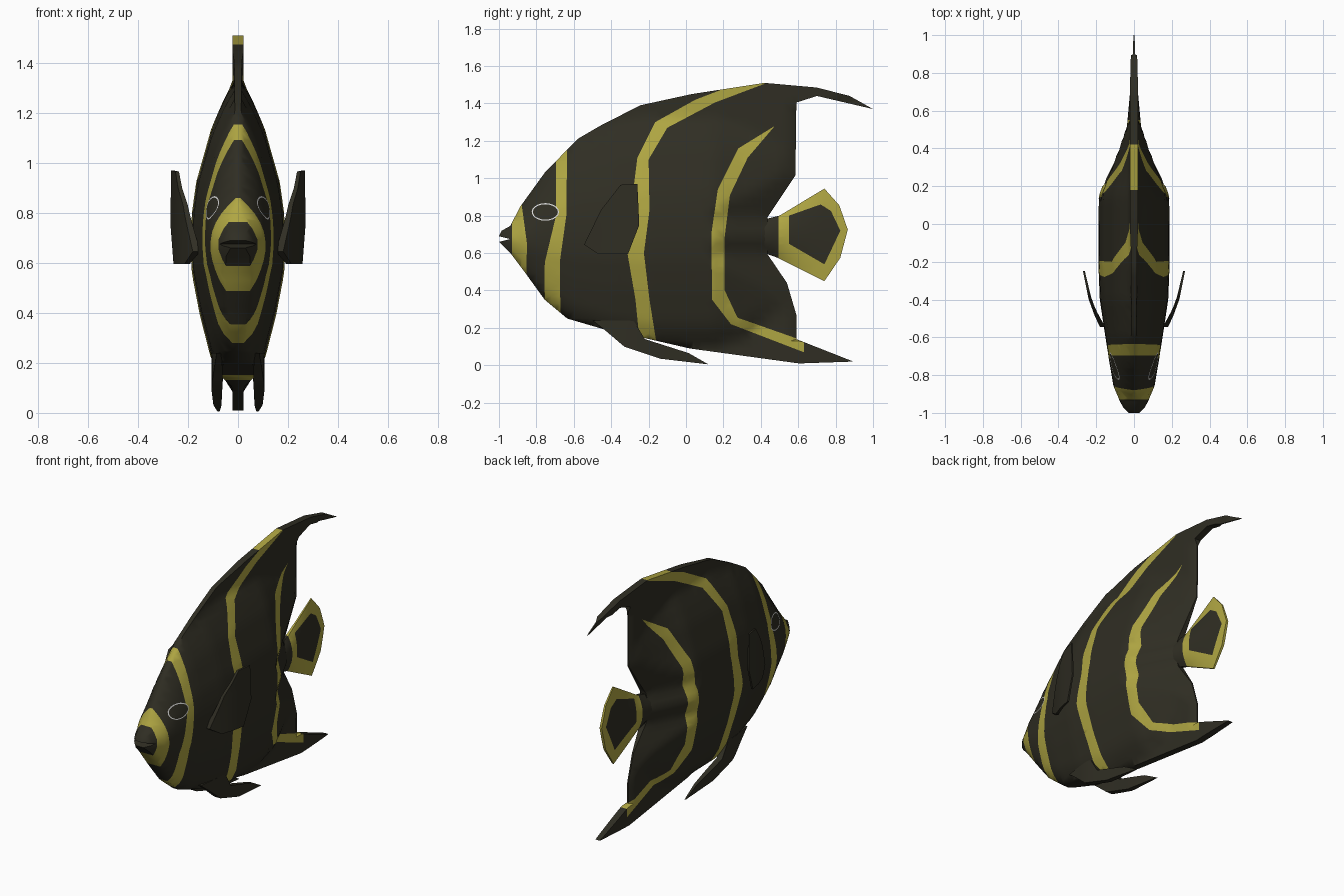
import bpy, bmesh, math
from mathutils import Vector
from mathutils.geometry import delaunay_2d_cdt

if "Cube" in bpy.data.objects:
    bpy.data.objects.remove(bpy.data.objects["Cube"])


def material(name, rgb):
    mat = bpy.data.materials.new(name)
    mat.use_nodes = True
    color = (*rgb, 1.0)
    mat.diffuse_color = color
    shader = next(n for n in mat.node_tree.nodes if n.type == 'BSDF_PRINCIPLED')
    shader.inputs["Base Color"].default_value = color
    shader.inputs["Roughness"].default_value = 0.8
    return mat


DARK, YELLOW, WHITE = range(3)
materials = [material("charcoal", (.029, .027, .017)),
             material("mustard_yellow", (.43, .38, .055)),
             material("eye_ring_white", (.7, .7, .7))]


def inside(point, loop):
    """Even-odd test of a point against a closed loop."""
    y, z = point
    hit = False
    for (ay, az), (by, bz) in zip(loop, loop[1:] + loop[:1]):
        if (az > z) != (bz > z) and y < (by - ay) * (z - az) / (bz - az) + ay:
            hit = not hit
    return hit


def interpolate(table, key):
    """Linear lookup of a row of values, keyed by the first column."""
    if key <= table[0][0]:
        return table[0][1:]
    for a, b in zip(table, table[1:]):
        if key <= b[0]:
            f = (key - a[0]) / (b[0] - a[0])
            return [p + (q - p) * f for p, q in zip(a[1:], b[1:])]
    return table[-1][1:]


def resample(loop, step):
    points = []
    for a, b in zip(loop, loop[1:] + loop[:1]):
        a, b = Vector(a), Vector(b)
        count = max(1, round((b - a).length / step))
        points += [a.lerp(b, i / count) for i in range(count)]
    return points


def shell(name, outline, half, middle=lambda y: 0.0, patches=(), step=.04):
    """Two-sided solid from a side outline, with coloured patches cut into it."""
    points, edges = [], []
    for loop in [outline] + [p for p, _ in patches]:
        ring = resample(loop, step)
        start, n = len(points), len(ring)
        points += ring
        edges += [(start + i, start + (i + 1) % n) for i in range(n)]
    lo = [min(p[k] for p in outline) for k in (0, 1)]
    hi = [max(p[k] for p in outline) for k in (0, 1)]
    for i in range(1, int((hi[0] - lo[0]) / step) + 1):
        for j in range(1, int((hi[1] - lo[1]) / step) + 1):
            p = Vector((lo[0] + i * step, lo[1] + j * step))
            if inside(p, outline):
                points.append(p)
    flat, _, tris = delaunay_2d_cdt(points, edges, [], 0, 1e-5)[:3]

    bm = bmesh.new()
    sides = [[bm.verts.new((middle(p.x) + s * half(p.x, p.y), p.x, p.y)) for p in flat]
             for s in (1, -1)]
    border = {}
    for tri in tris:
        centre = sum((flat[i] for i in tri), Vector((0, 0))) / len(tri)
        if not inside(centre, outline):
            continue
        index = DARK
        for loop, colour in patches:
            if inside(centre, loop):
                index = colour
        for side, order in zip(sides, (tri, tri[::-1])):
            bm.faces.new([side[i] for i in order]).material_index = index
        for a, b in zip(tri, list(tri[1:]) + [tri[0]]):
            if (b, a) in border:
                del border[b, a]
            else:
                border[a, b] = index
    # Close the rim between the two sides
    for (a, b), index in border.items():
        quad = (sides[0][b], sides[0][a], sides[1][a], sides[1][b])
        bm.faces.new(quad).material_index = index
    bmesh.ops.delete(bm, geom=[v for v in bm.verts if not v.link_faces], context='VERTS')
    bmesh.ops.recalc_face_normals(bm, faces=bm.faces)
    mesh = bpy.data.meshes.new(name)
    bm.to_mesh(mesh)
    bm.free()
    for mat in materials:
        mesh.materials.append(mat)
    obj = bpy.data.objects.new(name, mesh)
    bpy.context.collection.objects.link(obj)
    bpy.ops.object.select_all(action='DESELECT')
    obj.select_set(True)
    bpy.context.view_layer.objects.active = obj
    bpy.ops.object.shade_smooth_by_angle(angle=math.radians(50))


# Body girth: y, half width, lower and upper limit of the fleshy part
girth = [(-1, .03, .6, .75), (-.975, .055, .59, .76), (-.93, .08, .56, .79),
         (-.86, .11, .47, .88), (-.75, .128, .33, 1.04), (-.6, .152, .22, 1.2),
         (-.4, .182, .14, 1.29), (-.2, .19, .1, 1.32), (.15, .187, .1, 1.33),
         (.3, .13, .13, 1.3), (.45, .08, .25, 1.28), (.6, .035, .3, 1.25),
         (.7, .02, .3, 1.2)]
# Cross-section: share of the height above or below the core, share of the width
upper_section = [(0, 1), (.2, .97), (.39, .88), (.71, .57), (.9, .28), (1, .08)]
lower_section = [(0, 1), (.2, .97), (.48, .81), (.78, .58), (.92, .36), (1, .1)]
# Half width along the top and bottom edge
fin_edge = [(-1, .012), (-.6, .006), (-.3, .01), (0, .022), (.7, .022), (.88, .017), (1, .002)]
# Trailing edge: z, y of the edge, half width there
trailing = [(.08, .95, .004), (.14, .59, .004), (.27, .59, .004), (.44, .54, .005),
            (.595, .435, .02), (.69, .435, .05), (.79, .435, .02), (1.015, .585, .004),
            (1.4, .59, .004), (1.44, 1.05, .004)]


def body_half(y, z):
    width, low, high = interpolate(girth, y)
    core = .67
    if z > core:
        share = interpolate(upper_section, (z - core) / (high - core))[0]
    else:
        share = interpolate(lower_section, (core - z) / (core - low))[0]
    edge, thin = interpolate(trailing, z)
    thickness = max(width * share, interpolate(fin_edge, y)[0])
    return min(thickness, thin + .5 * max(0, edge - y))


# Body with the swept dorsal and anal fins
body_outline = [
    (-1, .69), (-.985, .72), (-.94, .745), (-.885, .85), (-.755, 1.03), (-.58, 1.21),
    (-.46, 1.28), (-.245, 1.39), (.03, 1.45), (.42, 1.51), (.7, 1.485), (.875, 1.44),
    (1, 1.37), (.7, 1.44), (.59, 1.405), (.585, 1.015), (.435, .79), (.435, .595),
    (.54, .44), (.59, .27), (.59, .14), (.895, .02), (.605, .01), (.02, .09), (-.24, .15),
    (-.43, .19), (-.635, .25), (-.755, .35), (-.86, .495), (-.935, .595), (-1, .66),
    (-.94, .675)]

nose_band = [(-.93, .9), (-.88, .87), (-.865, .76), (-.85, .65), (-.855, .45),
             (-.93, .45)]
face_band = [(-.695, 1.2), (-.695, .8), (-.755, .55), (-.76, .2), (-.67, .2),
             (-.675, .55), (-.64, .8), (-.635, 1.2)]
middle_band = [(.18, 1.6), (.18, 1.47), (.05, 1.42), (-.165, 1.3), (-.26, 1.11),
               (-.28, .95), (-.27, .8), (-.315, .61), (-.27, .35), (-.245, .1),
               (-.155, .1), (-.195, .35), (-.225, .6), (-.195, .83), (-.2, 1.1),
               (-.1, 1.27), (.155, 1.405), (.42, 1.505), (.43, 1.6)]
rear_band = [(.475, 1.28), (.28, 1.16), (.17, .94), (.135, .7), (.14, .35),
             (.24, .22), (.63, .07), (.63, .13), (.275, .255), (.205, .405),
             (.205, .67), (.235, .91), (.33, 1.11)]


def oval(y, z, ry, rz, count=20):
    turns = [math.tau * i / count for i in range(count)]
    return [(y + ry * math.cos(a), z + rz * math.sin(a)) for a in turns]


shell("body", body_outline, body_half, patches=[
    (nose_band, YELLOW), (face_band, YELLOW), (middle_band, YELLOW), (rear_band, YELLOW),
    (oval(-.752, .82, .073, .047), WHITE), (oval(-.752, .82, .067, .041), DARK)])

# Tail fin with a yellow border: y, half width, half height
tail_girth = [(.42, .052, .1), (.5, .036, .12), (.74, .014, .26), (.87, .004, .16)]
tail_outline = [(.42, .78), (.5, .8), (.74, .945), (.82, .855), (.865, .725),
                (.825, .575), (.74, .45), (.49, .575), (.42, .6)]
tail_border = [(.495, 1), (.9, 1), (.9, .4), (.495, .4)]
tail_centre = [(.55, .8), (.72, .86), (.775, .825), (.825, .72), (.74, .54), (.55, .65)]


def tail_half(y, z):
    width, height = interpolate(tail_girth, y)
    return .003 + width * max(0, 1 - (abs(z - .69) / height) ** 2)


shell("tail_fin", tail_outline, tail_half,
      patches=[(tail_border, YELLOW), (tail_centre, DARK)])

# Paired fins, flared outward from the body
pectoral_outline = [(-.26, .97), (-.35, .965), (-.455, .83), (-.545, .645), (-.47, .595),
                    (-.31, .595), (-.25, .75)]
pectoral_curve = [(-.56, .158), (-.48, .2), (-.4, .232), (-.25, .265)]
pectoral_girth = [(-.55, .015), (-.45, .009), (-.25, .005)]
pelvic_outline = [(-.5, .24), (-.43, .185), (-.33, .1), (-.135, .035), (.12, .005),
                  (.015, .065), (-.22, .14), (-.28, .24)]
pelvic_curve = [(-.5, .075), (-.3, .085), (.12, .078)]
pelvic_girth = [(-.5, .01), (-.35, .022), (-.1, .016), (.12, .004)]
for label, side in (("left", 1), ("right", -1)):
    for part, outline, curve, widths in (
            ("pectoral_fin", pectoral_outline, pectoral_curve, pectoral_girth),
            ("pelvic_fin", pelvic_outline, pelvic_curve, pelvic_girth)):
        shell(f"{label}_{part}", outline,
              lambda y, z: interpolate(widths, y)[0],
              lambda y: side * interpolate(curve, y)[0])
